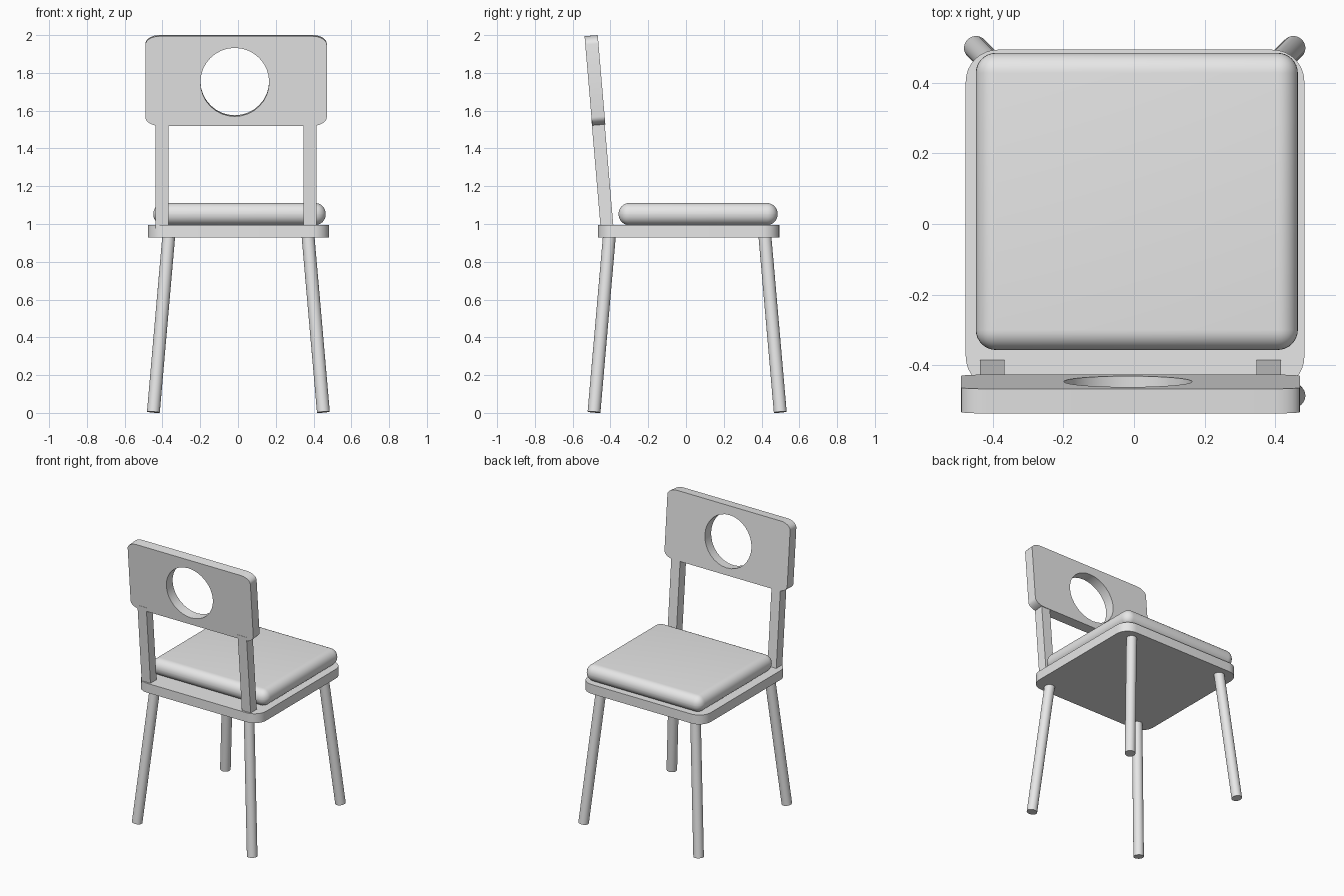
import bpy, bmesh, math
from mathutils import Vector, Matrix

if "Cube" in bpy.data.objects:
    bpy.data.objects.remove(bpy.data.objects["Cube"])

grey = bpy.data.materials.new("plain_grey")
grey.diffuse_color = (0.8, 0.8, 0.8, 1)
grey.use_nodes = True
grey.node_tree.nodes["Principled BSDF"].inputs["Base Color"].default_value = grey.diffuse_color
TILT = 0.085  # backward lean of the back


def finish(name, bm, matrix=Matrix()):
    bmesh.ops.recalc_face_normals(bm, faces=bm.faces)
    mesh = bpy.data.meshes.new(name)
    bm.to_mesh(mesh)
    bm.free()
    mesh.transform(matrix)
    mesh.materials.append(grey)
    obj = bpy.data.objects.new(name, mesh)
    bpy.context.collection.objects.link(obj)
    bpy.ops.object.select_all(action='DESELECT')
    bpy.context.view_layer.objects.active = obj
    obj.select_set(True)
    bpy.ops.object.shade_smooth_by_angle(angle=math.radians(35))
    return obj


def box(size):
    bm = bmesh.new()
    bmesh.ops.create_cube(bm, size=1)
    bmesh.ops.scale(bm, vec=size, verts=bm.verts)
    return bm


def bevel(bm, edges, radius, segments=8):
    bmesh.ops.bevel(bm, geom=edges, offset=radius, segments=segments,
                    profile=0.5, affect='EDGES')


# Seat board with rounded corners
bm = box((0.96, 0.96, 0.066))
upright = [e for e in bm.edges
           if abs(e.verts[0].co.z - e.verts[1].co.z) > 0.01]
bevel(bm, upright, 0.09)
finish("seat", bm, Matrix.Translation((0.003, 0.014, 0.962)))

# Cushion, rounded all over
bm = box((0.913, 0.842, 0.117))
bevel(bm, bm.edges[:], 0.057)
finish("cushion", bm, Matrix.Translation((0.008, 0.064, 1.0525)))

# Splayed round legs
for sx, side in ((-1, "left"), (1, "right")):
    for sy, end in ((-1, "front"), (1, "back")):
        foot = Vector((0.002 + sx * 0.45, 0.006 + sy * 0.493, 0.004))
        top = Vector((0.002 + sx * 0.367, 0.006 + sy * 0.41, 0.955))
        axis = top - foot
        bm = bmesh.new()
        bmesh.ops.create_cone(bm, cap_ends=True, segments=32, radius1=0.034,
                              radius2=0.034, depth=axis.length)
        finish(f"{end}_{side}_leg", bm,
               Matrix.Translation((foot + top) / 2)
               @ axis.to_track_quat('Z', 'Y').to_matrix().to_4x4())

# Leaning posts
for x, side in ((-0.402, "left"), (0.382, "right")):
    low, high = Vector((x, -0.417, 0.97)), Vector((x, -0.4665, 1.55))
    finish(f"{side}_post", box((0.069, 0.068, (high - low).length)),
           Matrix.Translation((low + high) / 2) @ Matrix.Rotation(TILT, 4, 'X'))


# Backrest: rounded rectangle with a round hole, extruded through its thickness
def loop(bm, points):
    verts = [bm.verts.new((x, 0, z)) for x, z in points]
    return [bm.edges.new((v, verts[(i + 1) % len(verts)]))
            for i, v in enumerate(verts)]


W, H, T, RX, RZ = 0.48, 0.238, 0.07, 0.075, 0.045
outline = []
for q, (sx, sz) in enumerate(((1, 1), (-1, 1), (-1, -1), (1, -1))):
    for i in range(9):
        a = math.pi / 2 * (q + i / 8)
        outline.append((sx * (W - RX) + RX * math.cos(a),
                        sz * (H - RZ) + RZ * math.sin(a)))
hole = [(-0.007 + 0.182 * math.cos(math.tau * i / 32),
         -0.006 + 0.182 * math.sin(math.tau * i / 32)) for i in range(32)]
bm = bmesh.new()
edges = loop(bm, outline) + loop(bm, hole)
bmesh.ops.triangle_fill(bm, edges=edges, use_beauty=True, normal=(0, -1, 0))
ext = bmesh.ops.extrude_face_region(bm, geom=bm.faces[:], use_keep_orig=True)
bmesh.ops.translate(bm, vec=(0, T, 0),
                    verts=[g for g in ext["geom"] if isinstance(g, bmesh.types.BMVert)])
bmesh.ops.translate(bm, vec=(0, -T / 2, 0), verts=bm.verts)
finish("backrest", bm, Matrix.Translation((-0.01, -0.482, 1.76))
       @ Matrix.Rotation(TILT, 4, 'X'))
